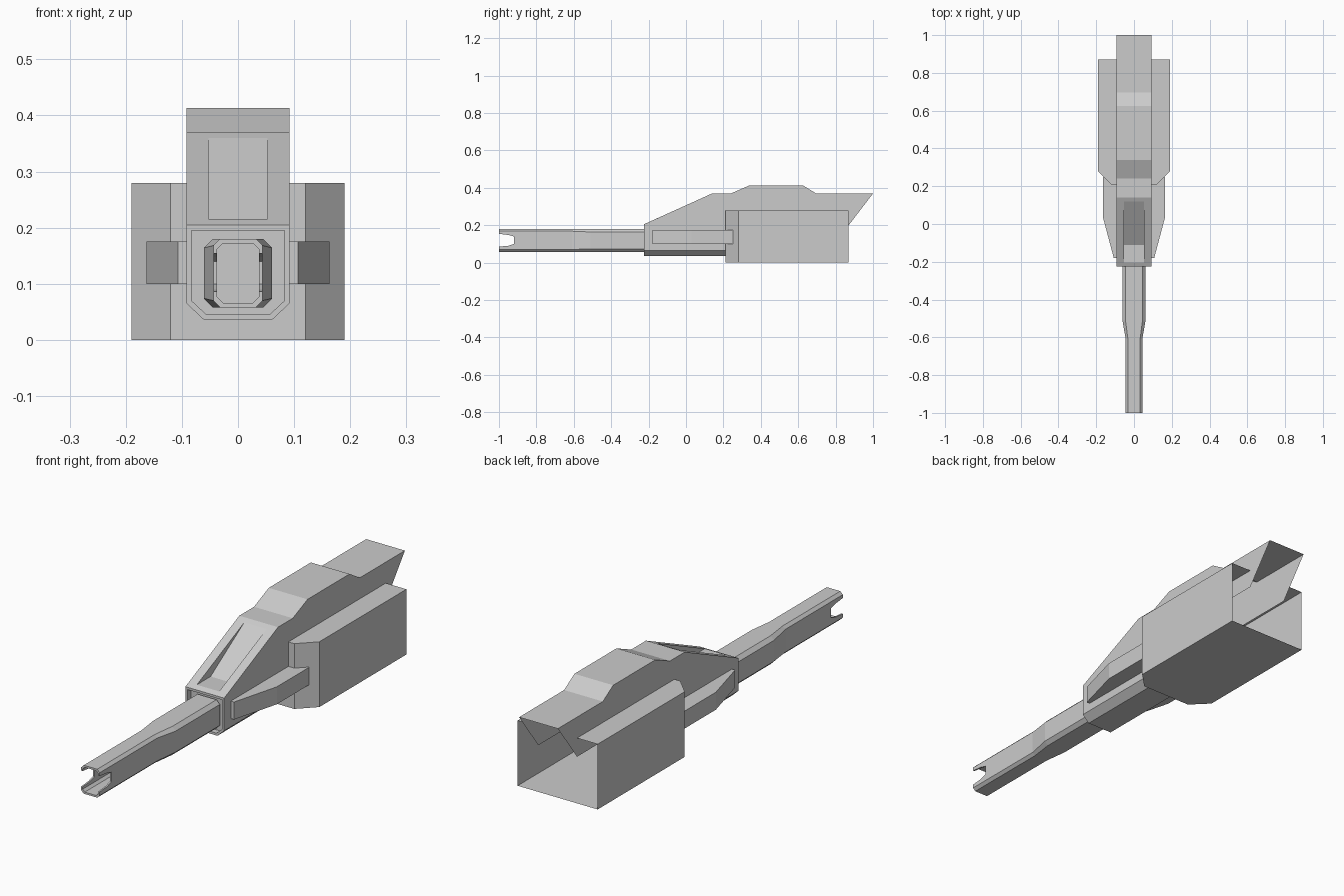
import bpy, bmesh

if "Cube" in bpy.data.objects:
    bpy.data.objects.remove(bpy.data.objects["Cube"])


def make(name, verts, faces):
    me = bpy.data.meshes.new(name)
    me.from_pydata(verts, [], faces)
    bm = bmesh.new()
    bm.from_mesh(me)
    bmesh.ops.remove_doubles(bm, verts=bm.verts, dist=0.0001)
    bmesh.ops.recalc_face_normals(bm, faces=bm.faces)
    bm.to_mesh(me)
    bm.free()
    ob = bpy.data.objects.new(name, me)
    bpy.context.collection.objects.link(ob)
    return ob


def polys(name, polygons):
    """Mesh from a list of polygons given as point lists."""
    verts, faces = [], []
    for p in polygons:
        faces.append(list(range(len(verts), len(verts) + len(p))))
        verts += p
    return make(name, verts, faces)


def loft(rings, cap_start=True, cap_end=True):
    """Polygons joining a chain of equal-length closed rings."""
    out = []
    for a, b in zip(rings, rings[1:]):
        n = len(a)
        out += [[a[i], a[(i + 1) % n], b[(i + 1) % n], b[i]] for i in range(n)]
    if cap_start:
        out.append(rings[0])
    if cap_end:
        out.append(rings[-1])
    return out


def strip(path, w):
    """Quads of half width w following a (y, z) path."""
    return [[(-w, *a), (w, *a), (w, *b), (-w, *b)] for a, b in zip(path, path[1:])]


W = 0.092

# Upper body: thin shell, open below and at the tail
top = [(-.225, .205), (.14, .37), (.24, .37), (.34, .413), (.625, .413), (.695, .37), (1.0, .37)]
side = top + [(.87, .20), (.21, .20), (.21, .065), (-.225, .065)]
shell = [[(s * W, y, z) for y, z in side] for s in (-1, 1)]
shell += strip(top[1:], W)

# Sloped nose face framing a wedge-shaped window recess
lo, hi, floor = (-.203, .215), (.118, .36), (-.11, .215)
w = 0.053
outer = [(-W, *top[0]), (W, *top[0]), (W, *top[1]), (-W, *top[1])]
inner = [(-w, *lo), (w, *lo), (w, *hi), (-w, *hi)]
shell += loft([outer, inner], False, False)
shell += strip([lo, floor, hi], w)
shell += [[(s * w, *lo), (s * w, *floor), (s * w, *hi)] for s in (-1, 1)]

# Chamfered belly of the upper body
belly = [(-W, .065), (-.06, .035), (.06, .035), (W, .065)]
shell += [[(a[0], -.225, a[1]), (b[0], -.225, b[1]), (b[0], .21, b[1]), (a[0], .21, a[1])]
          for a, b in zip(belly, belly[1:])]


# Recessed front opening with a narrow rim
def mouth(y, x, zt, zb, cx, zc):
    return [(-x, y, zt), (-x, y, zc), (-cx, y, zb), (cx, y, zb), (x, y, zc), (x, y, zt)]


rim = (.083, .195, .045, .056, .07)
shell += loft([mouth(-.225, W, .205, .035, .06, .065), mouth(-.225, *rim), mouth(-.2, *rim)], False)
polys("upper_body", shell)

# Rear housing: open-backed box with chamfered front corners
plan = [(-.19, .87), (-.19, .28), (-.12, .21), (.12, .21), (.19, .28), (.19, .87)]
H = 0.28
box = [[(x, y, 0) for x, y in plan]]
box += [[(*a, 0), (*b, 0), (*b, H), (*a, H)] for a, b in zip(plan, plan[1:])]
box += [[(s * x, y, H) for x, y in [(W, .21), (.12, .21), (.19, .28), (.19, .87), (W, .87)]]
        for s in (-1, 1)]
polys("rear_housing", box)

# Tapered side arms
arm = [(.09, -.18), (.107, -.18), (.163, .03), (.163, .25), (.09, .25)]
for s, label in ((-1, "left"), (1, "right")):
    polys(label + "_side_arm", loft([[(s * x, y, z) for x, y in arm] for z in (.10, .175)]))


# Hollow barrel with chamfered rectangular section
def octagon(y, hx, hz, c):
    pts = [(hx, hz - c), (hx - c, hz), (c - hx, hz), (-hx, hz - c),
           (-hx, c - hz), (c - hx, -hz), (hx - c, -hz), (hx, c - hz)]
    return [(x, y, .119 + z) for x, z in pts]


barrel = polys("barrel", loft([
    octagon(-.21, .061, .061, .016), octagon(-.51, .061, .061, .016),
    octagon(-.61, .044, .061, .012), octagon(-1.0, .044, .061, .012),
    octagon(-1.0, .037, .053, .010), octagon(-.62, .037, .053, .010)]))

# Side notch through the muzzle
notch = [(-1.01, .085), (-.95, .09), (-.92, .10), (-.92, .14), (-.95, .148), (-1.01, .155)]
cutter = polys("muzzle_notch_cutter", loft([[(x, y, z) for y, z in notch] for x in (-.1, .1)]))
cutter.hide_render = True
cutter.hide_set(True)
mod = barrel.modifiers.new("notch", 'BOOLEAN')
mod.operation = 'DIFFERENCE'
mod.solver = 'EXACT'
mod.object = cutter
